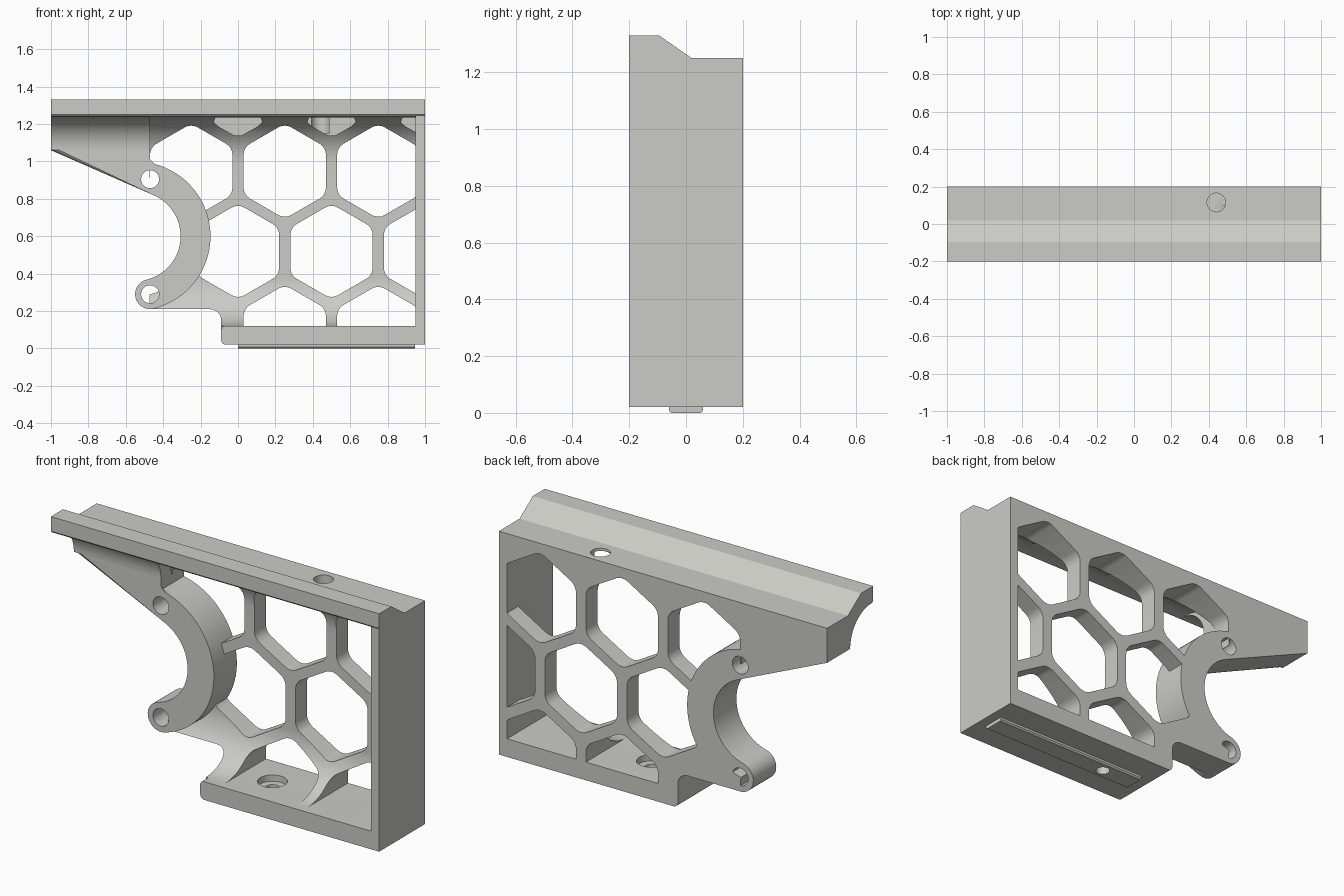
import bpy, bmesh, math

if "Cube" in bpy.data.objects:
    bpy.data.objects.remove(bpy.data.objects["Cube"])

grey = bpy.data.materials.new("light_grey")
grey.diffuse_color = (0.60, 0.60, 0.57, 1)
grey.use_nodes = True
grey.node_tree.nodes["Principled BSDF"].inputs["Base Color"].default_value = grey.diffuse_color


def arc(cx, cy, r, a0, a1, n=16):
    """Points along an arc, angles in degrees."""
    return [(cx + r * math.cos(math.radians(a0 + (a1 - a0) * i / n)),
             cy + r * math.sin(math.radians(a0 + (a1 - a0) * i / n))) for i in range(n + 1)]


def make(name, bm):
    bmesh.ops.recalc_face_normals(bm, faces=bm.faces[:])
    me = bpy.data.meshes.new(name)
    bm.to_mesh(me)
    bm.free()
    me.materials.append(grey)
    ob = bpy.data.objects.new(name, me)
    bpy.context.collection.objects.link(ob)
    return ob


def add_prism(bm, pts, lo, hi, axis):
    """Extrude a 2D outline along an axis."""
    place = {'x': lambda p, t: (t, p[0], p[1]),
             'y': lambda p, t: (p[0], t, p[1]),
             'z': lambda p, t: (p[0], p[1], t)}[axis]
    a = [bm.verts.new(place(p, lo)) for p in pts]
    b = [bm.verts.new(place(p, hi)) for p in pts]
    bm.faces.new(a)
    bm.faces.new(b[::-1])
    for i in range(len(pts)):
        j = (i + 1) % len(pts)
        bm.faces.new((a[i], b[i], b[j], a[j]))


def prism(name, outlines, lo, hi, axis):
    bm = bmesh.new()
    for pts in outlines:
        add_prism(bm, pts, lo, hi, axis)
    return make(name, bm)


def boolean(ob, cutter, op='DIFFERENCE', keep=False):
    m = ob.modifiers.new("cut", 'BOOLEAN')
    m.operation, m.object, m.solver = op, cutter, 'EXACT'
    bpy.context.view_layer.objects.active = ob
    bpy.ops.object.modifier_apply(modifier=m.name)
    if not keep:
        bpy.data.objects.remove(cutter)


def circle(cx, cy, r, n=32):
    return arc(cx, cy, r, 0, 360, n)[:-1]


def rect(x0, x1, y0, y1):
    return [(x0, y0), (x1, y0), (x1, y1), (x0, y1)]


def hexagon(cx, cz, apothem=0.22, r=0.07):
    """Pointy-top hexagon with rounded corners."""
    d = (apothem - r) / math.cos(math.radians(30))
    pts = []
    for k in range(6):
        a = 30 + 60 * k
        pts += arc(cx + d * math.cos(math.radians(a)), cz + d * math.sin(math.radians(a)),
                   r, a - 30, a + 30, 6)
    return pts


# Top rail with stepped bevel
rail = prism("top_rail", [[(-0.2, 1.25), (-0.19, 1.24), (0.2, 1.24), (0.2, 1.25), (0.02, 1.25),
                           (-0.095, 1.33), (-0.2, 1.33)]], -1, 1, 'x')

# End wall
wall = prism("end_wall", [rect(0.95, 1, 0.02, 1.245)], -0.2, 0.2, 'y')

# Floor bar with rounded left end
floor = prism("floor_bar", [[(0.951, 0.02), (0.951, 0.12)] + arc(-0.07, 0.10, 0.02, 90, 180, 5)
                            + arc(-0.065, 0.045, 0.025, 180, 270, 5)], -0.2, 0.2, 'y')

# Locating strip underneath
strip = prism("locating_strip", [[(-0.06, 0.022), (-0.06, 0.008), (-0.052, 0), (0.052, 0),
                                  (0.06, 0.008), (0.06, 0.022)]], 0, 0.945, 'x')

# Web: back panel with large fillets to rail and floor, trimmed to its outline
CX, CZ = -0.546, 0.6
web = prism("honeycomb_web", [[(0.2, 0.03), (0.2, 1.245), (-0.15, 1.245)]
                              + arc(-0.15, 0.99, 0.25, 90, 0, 20)
                              + arc(-0.15, 0.37, 0.25, 0, -90, 20)
                              + [(-0.15, 0.03)]], -0.6, 0.951, 'x')
outline = [(-0.475, 1.3)] + arc(CX, CZ, 0.32, 77, -77, 24) + [(-0.47, 0.21)] \
    + arc(-0.15, 0.15, 0.06, 90, 0, 8) + [(-0.09, 0.05), (1.1, 0.05), (1.1, 1.3)]
boolean(web, prism("trim", [outline], -0.5, 0.5, 'y'), 'INTERSECT')

# Honeycomb openings
cells = [(-0.25, 0.948), (0.25, 0.948), (0.75, 0.948), (0, 0.519), (0.5, 0.519), (1, 0.519),
         (0.25, 0.086), (0.75, 0.086)]
boolean(web, prism("cells", [hexagon(*c) for c in cells], -0.5, 0.5, 'y'))

# Shallow pockets in the upper fillet
pockets = [[(x - 0.12, 1.235), (x - 0.13, 1.21), (x - 0.11, 1.19), (x - 0.02, 1.139),
            (x + 0.02, 1.139), (x + 0.11, 1.19), (x + 0.13, 1.21), (x + 0.12, 1.235)]
           for x in (0, 0.5, 1)]
boolean(web, prism("pockets", pockets, -0.4, 0.1, 'y'))

# Clamp arm: gusset, C-shaped ring and lower boss in one outline
arm_pts = [(-0.47, 1.245), (-1, 1.245), (-1, 1.06)] + arc(CX, CZ, 0.239, 66.4, -76.2, 32) \
    + arc(-0.47, 0.29, 0.08, 103.8, 283.8, 20)[1:] + arc(CX, CZ, 0.399, -76.2, 79, 40)[1:]
bm = bmesh.new()
add_prism(bm, arm_pts, 0, 0.2, 'y')
edges = []
for e in bm.edges:
    a, b = e.verts[0].co, e.verts[1].co
    if a.y < 0.01 and b.y < 0.01 and max(a.z, b.z) < 1.1:
        edges.append(e)
bmesh.ops.bevel(bm, geom=edges, offset=0.02, segments=3, profile=0.5, affect='EDGES')
arm = make("clamp_arm", bm)
boolean(arm, prism("pins", [circle(-0.47, 0.905, 0.048), circle(-0.47, 0.29, 0.048)],
                   -0.5, 0.5, 'y'))

# Fillet between gusset and rail
gusset = prism("gusset_fillet", [[(0.1, 1.245), (0.1, 1.062)] + arc(-0.18, 1.06, 0.18, 0, 90, 16)
                                 + [(-0.18, 1.245)]], -1, -0.47, 'x')

# Blind hole in the rail, running into the web
hole = prism("rail_hole", [circle(0.44, 0.115, 0.05)], 1.15, 1.5, 'z')
boolean(rail, hole, keep=True)
boolean(web, hole)

# Screw hole with counterbore in the floor
screw = prism("screw_hole", [circle(0.21, 0, 0.036)], -0.1, 0.3, 'z')
boolean(floor, screw, keep=True)
boolean(strip, screw)
boolean(floor, prism("counterbore", [circle(0.21, 0, 0.075)], 0.085, 0.3, 'z'))

# Smooth curved walls, keep edges sharp
for ob in bpy.context.collection.objects:
    ob.select_set(True)
    bpy.context.view_layer.objects.active = ob
bpy.ops.object.shade_smooth_by_angle(angle=math.radians(32))
